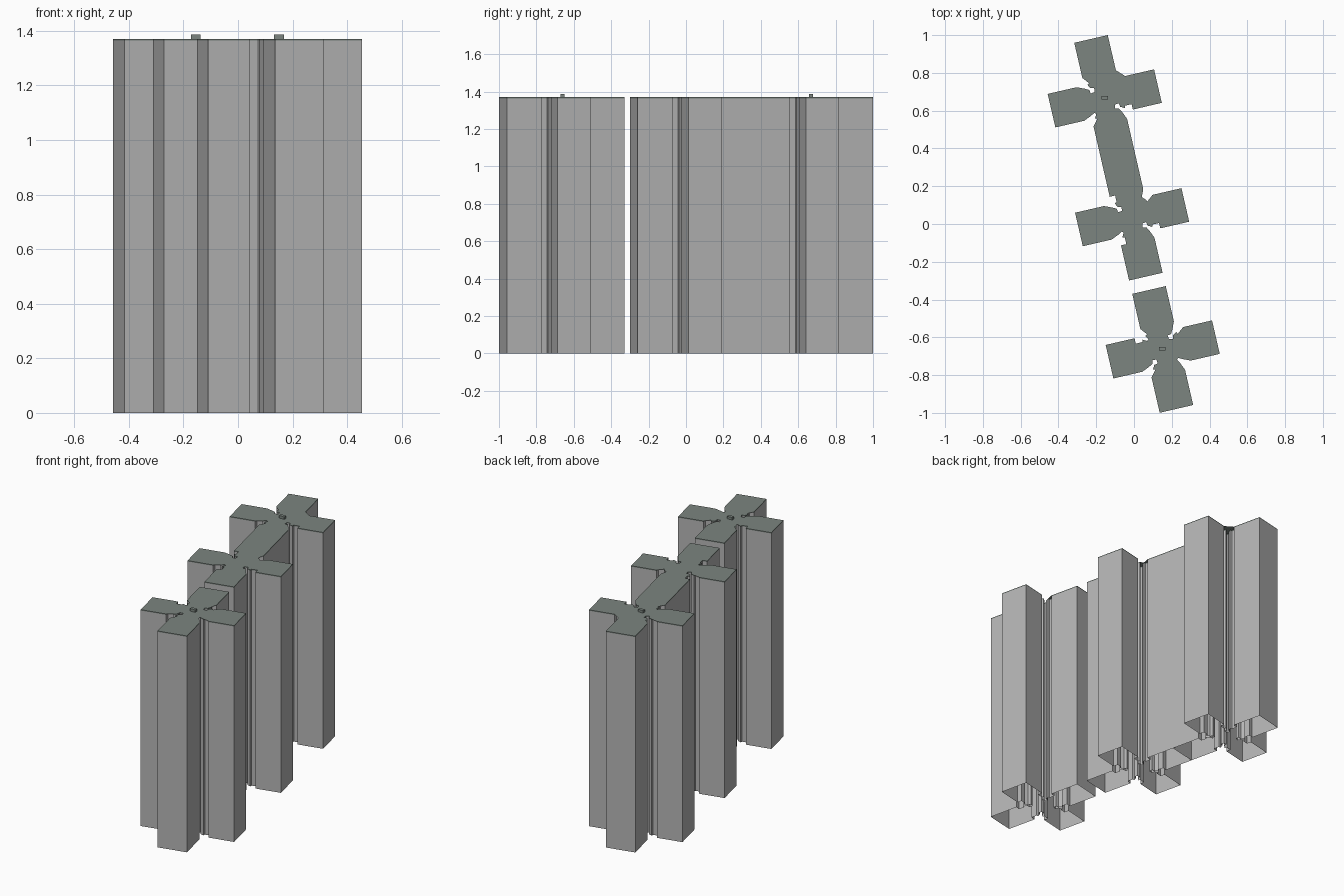
import bpy
import bmesh
from math import radians
from mathutils import Matrix, Vector

if "Cube" in bpy.data.objects:
    bpy.data.objects.remove(bpy.data.objects["Cube"])


def material(name, rgb):
    m = bpy.data.materials.new(name)
    m.use_nodes = True
    m.diffuse_color = (*rgb, 1)
    m.node_tree.nodes["Principled BSDF"].inputs["Base Color"].default_value = (*rgb, 1)
    return m


wall_mat = material("concrete grey", (0.46, 0.46, 0.46))
roof_mat = material("roof slate green", (0.20, 0.235, 0.215))

HEIGHT = 1.37
EAVE = 1.364
TILT = radians(13)


def finish(name, bm, mats):
    bmesh.ops.recalc_face_normals(bm, faces=bm.faces)
    mesh = bpy.data.meshes.new(name)
    bm.to_mesh(mesh)
    bm.free()
    for m in mats:
        mesh.materials.append(m)
    obj = bpy.data.objects.new(name, mesh)
    bpy.context.collection.objects.link(obj)
    return obj


# One quarter of the cross plan: side wing, stepped neck, light well, end wing
quarter = [(0.289, 0.091), (0.132, 0.091), (0.132, 0.062), (0.096, 0.062),
           (0.092, 0.074), (0.07, 0.062), (0.066, 0.042), (0.045, 0.045),
           (0.042, 0.066), (0.062, 0.07), (0.074, 0.092), (0.062, 0.096),
           (0.062, 0.132), (0.091, 0.132), (0.091, 0.323)]


def cross_plan():
    half = quarter + [(-x, y) for x, y in reversed(quarter)]
    return half + [(x, -y) for x, y in reversed(half)]


def tower(name, x, y):
    bm = bmesh.new()
    turn = Matrix.Translation((x, y, 0)) @ Matrix.Rotation(TILT, 4, "Z")
    rings = [[bm.verts.new(turn @ Vector((u, v, z))) for u, v in cross_plan()]
             for z in (0, EAVE, HEIGHT)]
    # Walls, then the thin roof edge
    for level, (low, high) in enumerate(zip(rings, rings[1:])):
        for i in range(len(low)):
            j = (i + 1) % len(low)
            face = bm.faces.new((low[i], low[j], high[j], high[i]))
            face.material_index = level
    # Roof; the underside stays open
    roof = bm.faces.new(rings[-1])
    roof.material_index = 1
    bmesh.ops.triangulate(bm, faces=[roof])
    finish(name, bm, [wall_mat, roof_mat])


def roof_box(name, x, y):
    bm = bmesh.new()
    bmesh.ops.create_cube(bm, size=1)
    bmesh.ops.scale(bm, vec=(0.036, 0.02, 0.016), verts=bm.verts)
    bmesh.ops.translate(bm, vec=(x, y, HEIGHT + 0.008), verts=bm.verts)
    finish(name, bm, [roof_mat])


# The middle and back towers touch; the front one stands apart
tower("back_tower", -0.155, 0.665)
tower("middle_tower", -0.01, 0.036)
tower("front_tower", 0.152, -0.664)

roof_box("back_roof_box", -0.155, 0.668)
roof_box("front_roof_box", 0.15, -0.66)
